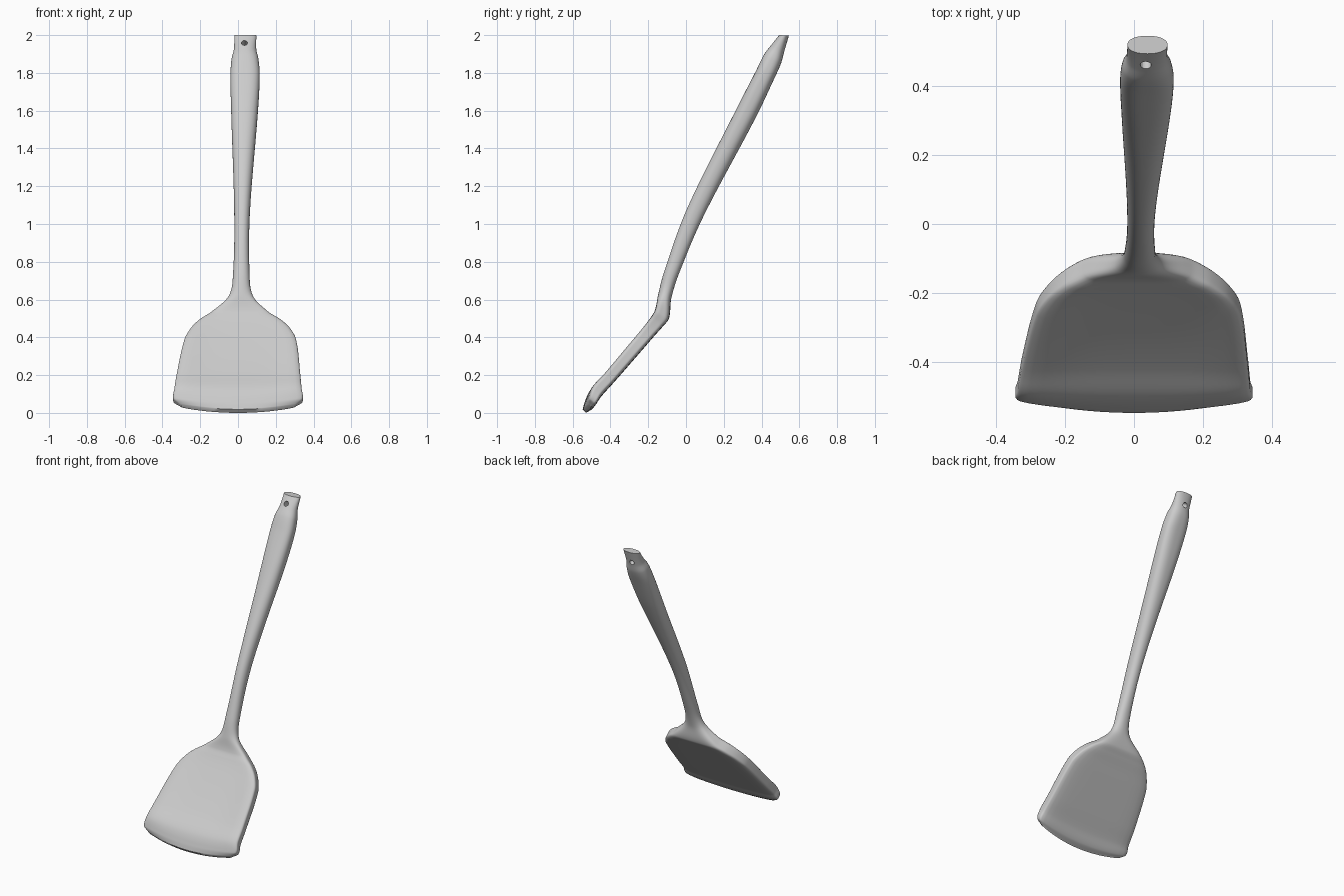
import bpy, bmesh, math
from mathutils import Vector

if "Cube" in bpy.data.objects:
    bpy.data.objects.remove(bpy.data.objects["Cube"])

N = 64      # points around each section
SUB = 8     # interpolated sections between stations

# Profile stations: front y,z | back y,z | left x, right x
STATIONS = [
    (-.547, .019, -.53, 0, -.305, .305),
    (-.537, .055, -.495, .022, -.341, .341),
    (-.505, .13, -.45, .085, -.337, .337),
    (-.43, .215, -.372, .172, -.325, .33),
    (-.275, .4, -.215, .352, -.284, .308),
    (-.225, .46, -.165, .41, -.25, .275),
    (-.19, .505, -.122, .458, -.203, .225),
    (-.165, .543, -.09, .5, -.145, .165),
    (-.147, .628, -.078, .605, -.05, .08),
    (-.115, .75, -.038, .735, -.026, .061),
    (.005, 1.08, .092, 1.04, -.02, .063),
    (.27, 1.615, .37, 1.565, -.036, .105),
    (.37, 1.81, .465, 1.765, -.04, .115),
    (.412, 1.895, .503, 1.85, -.034, .108),
    (.445, 1.94, .518, 1.905, -.022, .097),
    (.493, 2, .545, 1.998, -.019, .097),
]


def height(s):
    return (s[1] + s[3]) / 2


def blend(i, t):
    """Smooth station between i and i + 1, spaced by height."""
    a, b = STATIONS[max(i - 1, 0)], STATIONS[i]
    c, d = STATIONS[i + 1], STATIONS[min(i + 2, len(STATIONS) - 1)]
    h = height(c) - height(b)
    kb, kc = h / (height(c) - height(a)), h / (height(d) - height(b))
    out = []
    for p, q, r, s in zip(a, b, c, d):
        m0, m1 = (r - p) * kb, (s - q) * kc
        out.append(q + m0*t + (3*(r-q) - 2*m0 - m1)*t**2 + (2*(q-r) + m0 + m1)*t**3)
    return out


def ring(s):
    fy, fz, by, bz, xl, xr = s
    front, back = Vector((0, fy, fz)), Vector((0, by, bz))
    mid, half = (front + back) / 2, (front - back) / 2
    normal = half.normalized()
    along = Vector((0, normal.z, -normal.y))             # up the tool
    z, w = mid.z, (xr - xl) / 2
    n = 2.2 + 4.8 * min(1, max(0, (w - .06) / .18))      # blade boxy, handle round
    arch = .045 * max(0, 1 - z / .16)                    # curved front lip
    dish = .011 * math.sin(math.pi * min(1, max(0, (z - .06) / .46)))
    pts = []
    for i in range(N):
        a = 2 * math.pi * i / N
        c, v = math.cos(a), math.sin(a)
        r = (abs(c)**n + abs(v)**n) ** (-1 / n)
        u, v = c * r, v * r
        p = mid + half * v + along * (arch * u * u)
        if v > 0:                                        # shallow hollow in the face
            p -= normal * (dish * max(0, 1 - (u / .88)**4) * min(1, v * 1.5))
        p.x = (xl + xr) / 2 + u * w
        pts.append(p)
    return pts


# Spatula body: one smooth loft from lip to handle end
sections = [blend(i, j / SUB) for i in range(len(STATIONS) - 1) for j in range(SUB)]
sections.append(STATIONS[-1])
bm = bmesh.new()
rows = [[bm.verts.new(p) for p in ring(s)] for s in sections]
for lo, hi in zip(rows, rows[1:]):
    for i in range(N):
        j = (i + 1) % N
        bm.faces.new((lo[i], lo[j], hi[j], hi[i]))
for row in (rows[0], rows[-1]):                          # end caps
    for i in range(N // 2):
        loop = [row[i], row[i + 1], row[(N - i - 1) % N], row[(N - i) % N]]
        bm.faces.new(list(dict.fromkeys(loop)))
bmesh.ops.recalc_face_normals(bm, faces=bm.faces)
mesh = bpy.data.meshes.new("spatula")
bm.to_mesh(mesh)
bm.free()
spatula = bpy.data.objects.new("spatula", mesh)
bpy.context.collection.objects.link(spatula)

# Hanging hole through the handle end
bpy.ops.mesh.primitive_cylinder_add(vertices=24, radius=.016, depth=.3,
                                    location=(.034, .485, 1.945))
cutter = bpy.context.object
cutter.name = "hanging_hole_cutter"
cutter.rotation_euler = Vector((0, -.87, .48)).to_track_quat('Z', 'X').to_euler()
cutter.hide_render = True
hole = spatula.modifiers.new("hanging_hole", 'BOOLEAN')
hole.operation = 'DIFFERENCE'
hole.solver = 'EXACT'
hole.object = cutter

bpy.ops.object.select_all(action='DESELECT')
spatula.select_set(True)
bpy.context.view_layer.objects.active = spatula
bpy.ops.object.modifier_apply(modifier=hole.name)
bpy.data.objects.remove(cutter)
bpy.ops.object.shade_smooth_by_angle(angle=math.radians(50))
